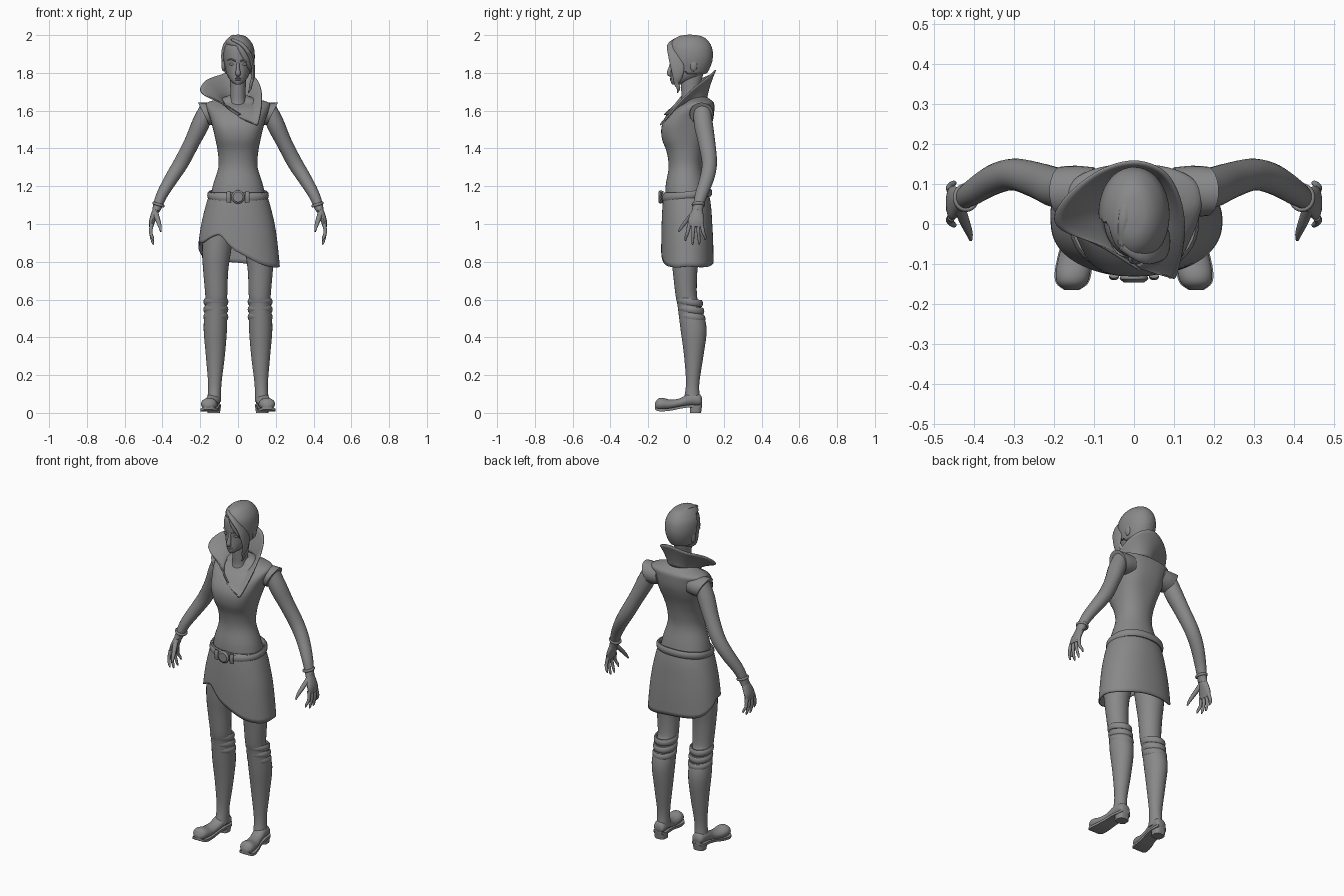
import bpy, bmesh, math
from mathutils import Vector

grey = bpy.data.materials.new("plain_grey")
grey.diffuse_color = (0.25, 0.25, 0.25, 1)


def finish(name, verts, faces, thick=0, angle=50):
    me = bpy.data.meshes.new(name)
    me.from_pydata(verts, [], faces)
    bm = bmesh.new()
    bm.from_mesh(me)
    bmesh.ops.recalc_face_normals(bm, faces=bm.faces)
    bm.to_mesh(me)
    bm.free()
    me.materials.append(grey)
    ob = bpy.data.objects.new(name, me)
    bpy.context.collection.objects.link(ob)
    if thick:
        mod = ob.modifiers.new("thickness", 'SOLIDIFY')
        mod.thickness = thick
        mod.offset = 0
    bpy.ops.object.select_all(action='DESELECT')
    ob.select_set(True)
    bpy.context.view_layer.objects.active = ob
    bpy.ops.object.shade_smooth_by_angle(angle=math.radians(angle))
    return ob


def smooth(rows, n=4):
    """Catmull-Rom interpolation through rows of numbers."""
    out = []
    for i in range(len(rows) - 1):
        a, b, c, d = rows[max(i - 1, 0)], rows[i], rows[i + 1], rows[min(i + 2, len(rows) - 1)]
        for k in range(n):
            t = k / n
            out.append([0.5 * (2 * q + (r - p) * t + (2 * p - 5 * q + 4 * r - s) * t * t
                               + (3 * q - p - 3 * r + s) * t ** 3) for p, q, r, s in zip(a, b, c, d)])
    return out + [list(rows[-1])]


def loft(name, rings, closed=True, caps=True, loop=False, **kw):
    n, m = len(rings[0]), len(rings)
    verts = [tuple(p) for r in rings for p in r]
    faces = []
    for i in range(m if loop else m - 1):
        for j in range(n if closed else n - 1):
            k, i2 = (j + 1) % n, (i + 1) % m
            faces.append((i * n + j, i * n + k, i2 * n + k, i2 * n + j))
    if caps and not loop:
        faces += [tuple(range(n)), tuple(range((m - 1) * n, m * n))]
    return finish(name, verts, faces, **kw)


def section(z, hx, yf, yb, cx=0, e=2.0, n=40):
    """Horizontal superellipse between the front and back limits."""
    f = lambda v: math.copysign(abs(v) ** (2 / e), v)
    return [Vector((cx + hx * f(math.cos(2 * math.pi * j / n)),
                    (yf + yb) / 2 + (yb - yf) / 2 * f(math.sin(2 * math.pi * j / n)), z)) for j in range(n)]


def tube(name, rows, n=16, steps=4, axis=(0, 1, 0), **kw):
    """Tube along x, y, z with a radius along the axis and one across it."""
    rows = smooth(rows, steps)
    rings = []
    for i, (x, y, z, ra, rb) in enumerate(rows):
        t = (Vector(rows[min(i + 1, len(rows) - 1)][:3]) - Vector(rows[max(i - 1, 0)][:3])).normalized()
        a = Vector(axis)
        a = (a - t * a.dot(t)).normalized()
        b = t.cross(a)
        rings.append([Vector((x, y, z)) + a * ra * math.cos(2 * math.pi * j / n)
                      + b * rb * math.sin(2 * math.pi * j / n) for j in range(n)])
    return loft(name, rings, **kw)


def band(name, c, rx, ry, r, h, tilt=0, lean=0, n=40, e=2.0):
    """Rounded band around a limb or the waist, tilted along y and x."""
    rings = []
    for q in section(0, rx, -ry, ry, 0, e, n):
        d = Vector((q.x / rx, q.y / ry, 0)).normalized()
        rings.append([Vector(c) + q + d * r * math.cos(2 * math.pi * k / 10)
                      + Vector((0, 0, tilt * q.y + lean * q.x + h * math.sin(2 * math.pi * k / 10)))
                      for k in range(10)])
    return loft(name, rings, loop=True)


def ball(name, c, r):
    rows = [[(math.sin(math.pi * max(i, .02) / 10)), math.cos(math.pi * i / 10)] for i in range(11)]
    return loft(name, [section(c[2] + r[2] * k, r[0] * s, c[1] - r[1] * s, c[1] + r[1] * s, c[0], n=20)
                       for s, k in rows])


# torso: z, half width, front, back, centre x, squareness
loft("torso", [section(*r) for r in smooth([
    (1.10, .150, -.11, .12, 0, 2.2), (1.2, .134, -.108, .105, 0, 2.1), (1.3, .104, -.092, .085, 0, 2.1),
    (1.38, .107, -.102, .092, 0, 2.2), (1.45, .120, -.127, .108, 0, 2.6), (1.51, .134, -.13, .13, 0, 2.8),
    (1.56, .148, -.11, .145, 0, 2.6), (1.61, .165, -.065, .15, 0, 2.4), (1.642, .165, -.01, .147, 0, 2.3),
    (1.662, .10, .0, .125, 0, 2.0), (1.68, .05, .01, .10, 0, 2.0)])])

# neck
loft("neck", [section(*r) for r in smooth([
    (1.57, .06, -.05, .08), (1.64, .043, -.025, .07), (1.70, .04, -.025, .07), (1.79, .045, -.03, .09)])])

# skirt with a slanted, wavy hem
hem = smooth([(0, .775), (45, .772), (90, .795), (135, .81), (165, .86), (180, .9), (205, .90), (228, .93),
              (244, .94), (258, .89), (272, .845), (300, .79), (330, .77), (360, .775)], 8)
shape = smooth([(1.17, .143, -.112, .115), (1.1, .166, -.12, .128), (1.0, .19, -.125, .135),
                (.9, .205, -.127, .14), (.76, .219, -.127, .142)], 6)


def at(rows, v, sign=1):
    for a, b in zip(rows, rows[1:]):
        if (v - a[0]) * sign <= (b[0] - a[0]) * sign + 1e-9:
            t = (v - a[0]) / (b[0] - a[0])
            return [p + (q - p) * t for p, q in zip(a, b)]
    return rows[-1]


rings = []
for i in range(17):
    ring = []
    for j in range(96):
        z = 1.165 + (at(hem, j * 3.75)[1] - 1.165) * i / 16
        _, hx, yf, yb = at(shape, z, -1)
        ring.append(section(z, hx, yf, yb, 0, 2.2, 96)[j])
    rings.append(ring)
loft("skirt", rings, caps=False, thick=.008)

# belt, buckle and belt loops
band("belt", (0, .006, 1.152), .152, .122, .011, .021, .12, e=2.2)
tube("buckle", [(0, -.118, 1.143, .03, .03), (0, -.138, 1.143, .036, .036), (0, -.146, 1.143, .026, .026)],
     24, 1, (1, 0, 0), angle=30)
for s in (1, -1):
    tube("belt_loop", [(s * .05, -.13, 1.115, .012, .006), (s * .05, -.134, 1.143, .012, .007),
                       (s * .05, -.13, 1.17, .012, .006)], 10, axis=(1, 0, 0))

# flared asymmetric collar: paired lower and upper edge points
low = smooth([(.0, -.10, 1.575), (-.045, -.07, 1.605), (-.075, -.01, 1.64), (-.075, .05, 1.655), (-.045, .095, 1.665),
              (0, .11, 1.67), (.045, .095, 1.665), (.075, .05, 1.655), (.075, -.01, 1.63), (.035, -.085, 1.585),
              (.0, -.105, 1.57)], 6)
top = smooth([(.015, -.115, 1.58), (-.075, -.06, 1.635), (-.193, -.005, 1.695), (-.175, .06, 1.755),
              (-.09, .13, 1.79), (0, .156, 1.815), (.075, .13, 1.79), (.115, .06, 1.735), (.126, -.03, 1.65),
              (.108, -.125, 1.535), (.09, -.135, 1.53)], 6)
rings = []
for i in range(9):
    u = i / 8
    w = u ** 1.35
    rings.append([(a[0] + (b[0] - a[0]) * w, a[1] + (b[1] - a[1]) * w, a[2] + (b[2] - a[2]) * u)
                  for a, b in zip(low, top)])
loft("collar", rings, closed=False, caps=False, thick=.007)

# head and hair: z, half width, front, back, centre x, squareness
skull = smooth([(1.738, .014, -.074, -.035, 0, 2), (1.755, .036, -.081, .03, 0, 2), (1.785, .056, -.081, .085, 0, 2),
                (1.83, .069, -.079, .115, 0, 2.1), (1.88, .077, -.083, .13, 0, 2.1), (1.93, .073, -.08, .126, 0, 2.1),
                (1.965, .055, -.06, .105, 0, 2), (1.984, .032, -.03, .075, 0, 2), (1.99, .006, .01, .03, 0, 2)], 6)
loft("head", [section(*r) for r in skull])
rings = []
for r in skull:
    ring = []
    for p in section(*r, n=80):
        side = 1.945 - 1.9 * max(0, p.x + .01) + .25 * abs(min(0, p.x + .03))
        line = side if p.y < .0 else max(1.795, side - (p.y) * 4)
        d = max(0, min(1, (p.z - line) / .014 + .5)) * .022 - .01
        out = Vector((p.x, p.y - .02, (p.z - 1.87) * .8)).normalized()
        ring.append(p + out * d)
    rings.append(ring)
loft("hair", rings)
tube("hair_fringe", [(-.03, -.055, 1.975, .012, .008), (.025, -.078, 1.945, .022, .012), (.064, -.06, 1.89, .034, .012),
                     (.08, -.045, 1.83, .036, .01), (.08, -.045, 1.78, .026, .009), (.07, -.05, 1.745, .014, .008),
                     (.066, -.04, 1.72, .01, .007), (.055, -.045, 1.695, .003, .003)])
tube("hair_crest", [(-.03, -.05, 1.972, .01, .008), (-.025, .01, 1.994, .014, .008), (-.015, .08, 1.978, .014, .008),
                    (-.005, .132, 1.92, .012, .008), (0, .135, 1.86, .004, .004)], axis=(1, 0, 0))

# face
tube("nose", [(0, -.074, 1.855, .007, .008), (0, -.083, 1.825, .009, .01), (0, -.089, 1.797, .014, .012),
              (0, -.078, 1.783, .009, .006)], axis=(1, 0, 0))
ball("upper_lip", (0, -.078, 1.771), (.02, .008, .004))
ball("lower_lip", (0, -.077, 1.764), (.016, .008, .005))
for s in (1, -1):
    ball("eye", (s * .031, -.067, 1.846), (.016, .009, .007))
    tube("brow", [(s * .012, -.08, 1.862, .004, .004), (s * .035, -.074, 1.872, .004, .005),
                  (s * .056, -.052, 1.868, .002, .002)], 8, axis=(0, 0, 1))
    ball("ear", (s * .077, .04, 1.84), (.011, .02, .032))

for s in (1, -1):
    # shoulder cap and arm
    loft("shoulder_cap", [[(s * (x + k * math.sin(a)), .082 + ry * math.cos(a), z + rz * math.sin(a))
                           for a in [2 * math.pi * j / 24 for j in range(24)]]
                          for x, z, k, ry, rz in smooth([(.10, 1.59, .01, .06, .055), (.145, 1.585, .02, .064, .057),
                                                         (.182, 1.583, .03, .062, .06)])], angle=35)
    tube("arm", [(s * x, y, z, a, b) for x, y, z, a, b in (
        (.165, .085, 1.61, .045, .04), (.198, .092, 1.53, .05, .047), (.245, .11, 1.43, .045, .041),
        (.30, .124, 1.325, .04, .04), (.35, .112, 1.245, .038, .036), (.40, .082, 1.16, .033, .03),
        (.424, .066, 1.10, .028, .025), (.434, .06, 1.07, .03, .02))], 20)
    band("cuff", (s * .421, .066, 1.103), .027, .03, .006, .008, lean=s * .3, n=24)
    # hand
    tube("palm", [(s * x, y, z, a, b) for x, y, z, a, b in (
        (.43, .06, 1.085, .024, .018), (.443, .058, 1.05, .035, .018), (.455, .053, 1.015, .043, .016),
        (.46, .05, .985, .038, .011))])
    for y0, y1, zt in ((.018, -.002, .91), (.04, .035, .89), (.062, .07, .893), (.082, .102, .915)):
        tube("finger", [(s * .457, y0, 1.0, .011, .011), (s * .462, (y0 + y1) / 2, .955, .009, .009),
                        (s * .452, y1, zt + .015, .007, .007), (s * .447, y1, zt, .003, .003)], 10)
    tube("thumb", [(s * .437, .04, 1.06, .015, .013), (s * .424, .005, 1.02, .013, .011),
                   (s * .413, -.022, .985, .009, .009), (s * .409, -.04, .96, .004, .004)], 10, axis=(1, 0, 0))

    # leg: z, half width, front, back, centre x
    loft("leg", [section(z, hx, yf, yb, s * cx, n=28) for z, hx, yf, yb, cx in smooth([
        (1.0, .085, -.09, .09, .10), (.85, .076, -.082, .075, .114), (.75, .066, -.07, .06, .118),
        (.62, .058, -.055, .058, .115), (.57, .057, -.045, .075, .116), (.45, .062, -.03, .109, .12),
        (.3, .05, -.01, .092, .12), (.15, .035, .0, .07, .123), (.06, .037, -.015, .077, .127)])])
    for z, y in ((.588, .02), (.547, .027), (.508, .033)):
        band("boot_band", (s * .117, y, z), .056, .06, .01, .019, -.15, n=28)

    # shoe: y, centre x, half width, bottom, top
    shoe = smooth([(.084, .126, .022, .045, .08), (.07, .127, .034, .035, .10), (.02, .131, .037, .035, .105),
                   (-.03, .138, .036, .028, .078), (-.08, .147, .041, .018, .07), (-.125, .153, .043, .014, .08),
                   (-.15, .155, .036, .016, .074), (-.165, .156, .016, .025, .05)])
    ang = [2 * math.pi * j / 20 for j in range(20)]
    loft("shoe", [[(s * (cx + w * math.cos(a)), y, (b + t) / 2 + (t - b) / 2 * math.sin(a)) for a in ang]
                  for y, cx, w, b, t in shoe])
    loft("sole", [[(s * (cx + i * (w + .003)), y, b + h) for i, h in ((-1, -.006), (1, -.006), (1, .008), (-1, .008))]
                  for y, cx, w, b, t in shoe], angle=35)
    loft("heel", [section(z, hx, .02, yb, s * .128, 3, 24) for z, hx, yb in ((0, .033, .08), (.042, .037, .085))])
